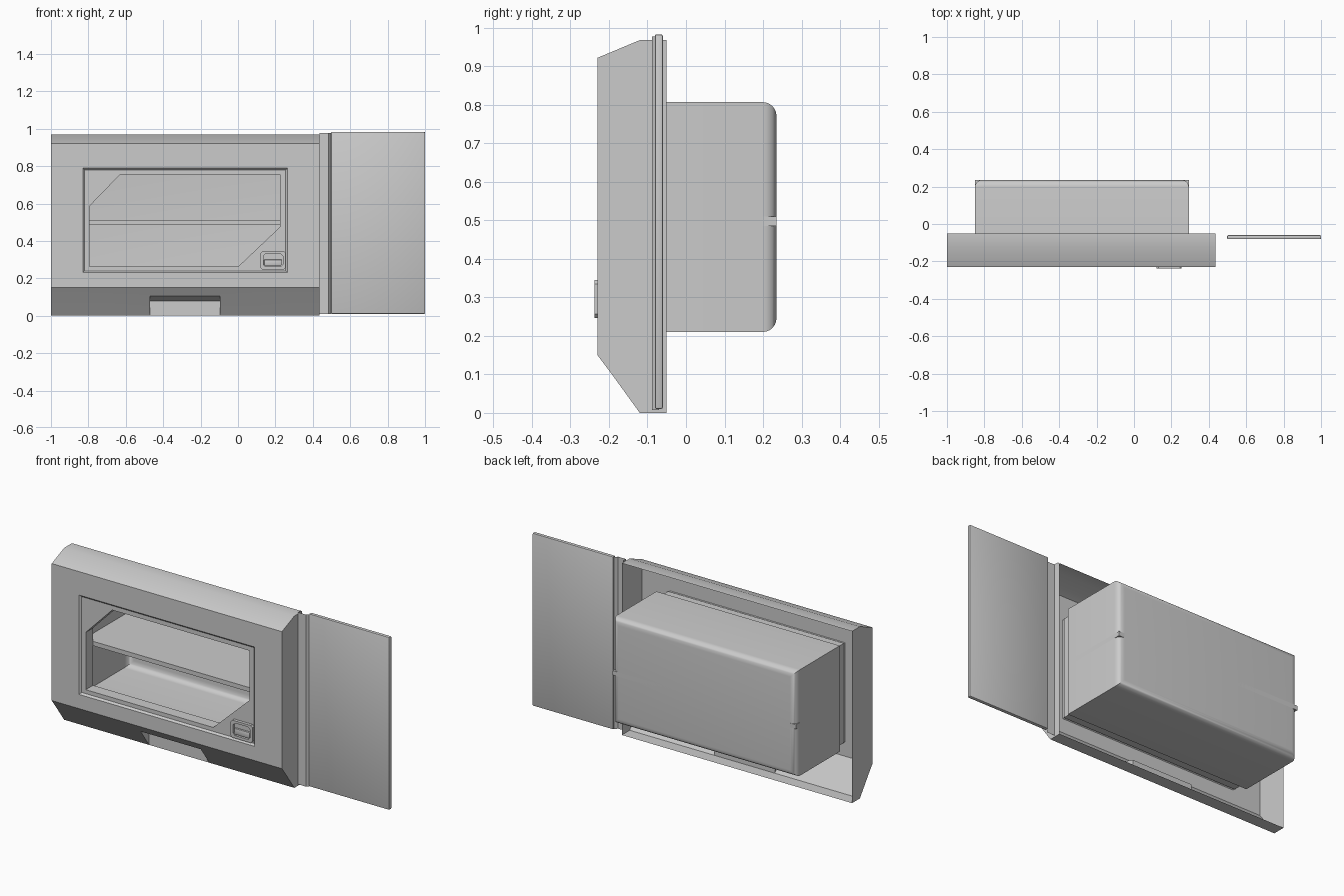
import bpy
import bmesh
import math

if "Cube" in bpy.data.objects:
    bpy.data.objects.remove(bpy.data.objects["Cube"])

grey = bpy.data.materials.new("light_grey")
grey.use_nodes = True
grey.diffuse_color = (0.6, 0.6, 0.6, 1)
grey.node_tree.nodes["Principled BSDF"].inputs["Base Color"].default_value = (0.6, 0.6, 0.6, 1)

FRONT, BACK, SEAT = -0.23, 0.235, -0.155   # housing face, box rear, box mouth
LEFT, RIGHT = -1.0, 0.435                  # housing ends


def select_only(ob):
    bpy.ops.object.select_all(action='DESELECT')
    ob.select_set(True)
    bpy.context.view_layer.objects.active = ob


def finish(name, bm, smooth=30):
    bmesh.ops.remove_doubles(bm, verts=bm.verts, dist=0.0002)
    bmesh.ops.recalc_face_normals(bm, faces=bm.faces)
    mesh = bpy.data.meshes.new(name)
    bm.to_mesh(mesh)
    bm.free()
    ob = bpy.data.objects.new(name, mesh)
    bpy.context.collection.objects.link(ob)
    mesh.materials.append(grey)
    select_only(ob)
    bpy.ops.object.shade_smooth_by_angle(angle=math.radians(smooth))
    return ob


def face(bm, points):
    return bm.faces.new([bm.verts.new(p) for p in points])


def block(name, x, y, z, bevel=0.0):
    bm = bmesh.new()
    bmesh.ops.create_cube(bm, size=1)
    for v in bm.verts:
        v.co = [r[0] + (c + 0.5) * (r[1] - r[0]) for c, r in zip(v.co, (x, y, z))]
    if bevel:
        bmesh.ops.bevel(bm, geom=bm.edges[:], offset=bevel, segments=2,
                        profile=0.5, affect='EDGES')
    return finish(name, bm)


def rect(x0, x1, z0, z1, cut=0.0):
    """Rectangle in x and z, with chamfered corners if cut is given."""
    if not cut:
        return [(x0, z0), (x1, z0), (x1, z1), (x0, z1)]
    return [(x0 + cut, z0), (x1 - cut, z0), (x1, z0 + cut), (x1, z1 - cut),
            (x1 - cut, z1), (x0 + cut, z1), (x0, z1 - cut), (x0, z0 + cut)]


def holed_plate(name, outline, hole, y0, y1):
    """Upright plate between two depths with an opening through it."""
    cu = bpy.data.curves.new(name, 'CURVE')
    cu.dimensions = '2D'
    cu.fill_mode = 'BOTH'
    cu.extrude = (y1 - y0) / 2
    for loop in (outline, hole):
        sp = cu.splines.new('POLY')
        sp.points.add(len(loop) - 1)
        for p, (x, z) in zip(sp.points, loop):
            p.co = (x, z, 0, 1)
        sp.use_cyclic_u = True
    ob = bpy.data.objects.new(name, cu)
    bpy.context.collection.objects.link(ob)
    ob.rotation_euler.x = math.pi / 2
    ob.location.y = (y0 + y1) / 2
    cu.materials.append(grey)
    select_only(ob)
    bpy.ops.object.convert(target='MESH')
    bpy.ops.object.shade_flat()


def bridge(bm, loop_a, ya, loop_b, yb):
    """Strip of quads between two matching outlines."""
    for i in range(len(loop_a)):
        j = (i + 1) % len(loop_a)
        (a, b), (c, d) = loop_a[i], loop_a[j]
        (e, f), (g, h) = loop_b[j], loop_b[i]
        face(bm, [(a, ya, b), (c, ya, d), (e, yb, f), (g, yb, h)])


# Housing: open-backed sheet, with a window opening and a finger notch
rim = rect(-0.83, 0.265, 0.23, 0.79)
profile = [(-0.05, 0.968), (-0.12, 0.968), (FRONT, 0.922), (FRONT, 0.79), (FRONT, 0.23),
           (FRONT, 0.15), (-0.196, 0.105), (-0.12, 0.0), (-0.05, 0.0)]
columns = [LEFT, -0.83, -0.47, -0.095, 0.265, RIGHT]
bm = bmesh.new()
for c, (xa, xb) in enumerate(zip(columns, columns[1:])):
    for r, ((ya, za), (yb, zb)) in enumerate(zip(profile, profile[1:])):
        window = r == 3 and 0 < c < 4
        notch = r == 6 and c == 2
        if not (window or notch):
            face(bm, [(xa, ya, za), (xb, ya, za), (xb, yb, zb), (xa, yb, zb)])
for x in (LEFT, RIGHT):
    face(bm, [(x, y, z) for y, z in profile])
lip, roof, foot = profile[6], (-0.12, 0.08), profile[7]
xa, xb = columns[2:4]
for p, q in ((lip, roof), (roof, foot)):
    face(bm, [(xa, *p), (xb, *p), (xb, *q), (xa, *q)])
for x in (xa, xb):
    face(bm, [(x, *p) for p in (lip, roof, foot)])
finish("housing", bm)

# Bevelled rim sinking to the window frame
seat = rect(-0.82, 0.255, 0.24, 0.78)
bm = bmesh.new()
bridge(bm, rim, FRONT, seat, FRONT + 0.01)
finish("window_rim", bm)

# Thick window frame with two slanted corners
opening = [(-0.795, 0.262), (0.0, 0.262), (0.225, 0.475),
           (0.225, 0.755), (-0.63, 0.755), (-0.795, 0.585)]
holed_plate("window_frame", rim, opening, FRONT + 0.01, SEAT)

# Rear box: hollow, rounded round its back face
shell = rect(-0.85, 0.293, 0.21, 0.807)
bm = bmesh.new()
bridge(bm, rim, SEAT, shell, SEAT)
bridge(bm, shell, SEAT, shell, BACK)
face(bm, [(x, BACK, z) for x, z in shell])
bmesh.ops.remove_doubles(bm, verts=bm.verts, dist=0.0002)
back_edges = [e for e in bm.edges if all(v.co.y > BACK - 0.001 for v in e.verts)]
bmesh.ops.bevel(bm, geom=back_edges, offset=0.036, segments=6, profile=0.5, affect='EDGES')
finish("rear_box", bm, 40)

# Shelf: square corners reach through the rounded box corners
block("shelf", (-0.85, 0.293), (SEAT, BACK), (0.485, 0.51))

# Latch beside the slanted window corner
holed_plate("latch_surround", rect(0.12, 0.255, 0.247, 0.345, 0.01),
            rect(0.135, 0.24, 0.262, 0.332, 0.012), -0.237, -0.215)
block("latch_back", (0.13, 0.245), (-0.222, -0.219), (0.257, 0.337))
block("latch_handle", (0.14, 0.235), (-0.233, -0.22), (0.266, 0.3), 0.003)

# Hinge: thin folded sheet joining housing and door
fold = [(RIGHT, -0.06), (RIGHT + 0.002, -0.088), (0.485, -0.088), (0.5, -0.07)]
bm = bmesh.new()
for (xa, ya), (xb, yb) in zip(fold, fold[1:]):
    face(bm, [(xa, ya, 0.008), (xb, yb, 0.008), (xb, yb, 0.977), (xa, ya, 0.977)])
finish("hinge_strip", bm)

# Door: open flat panel
block("door", (0.498, 1.0), (-0.081, -0.06), (0.01, 0.983), 0.005)
